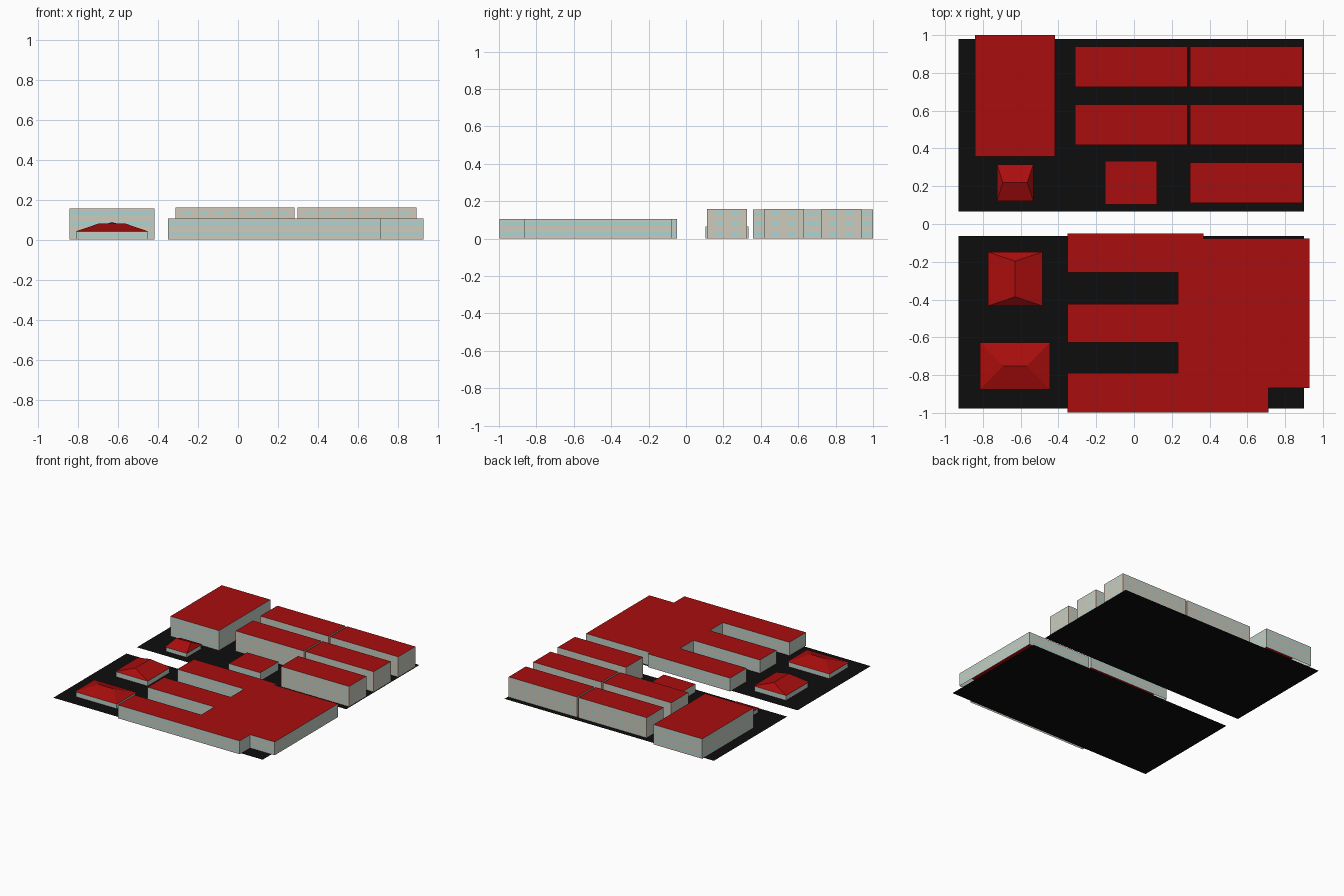
import bpy, bmesh
from mathutils import Vector

if "Cube" in bpy.data.objects:
    bpy.data.objects.remove(bpy.data.objects["Cube"])


def material(name, rgb):
    m = bpy.data.materials.new(name)
    m.diffuse_color = (*rgb, 1)
    m.use_nodes = True
    m.node_tree.nodes["Principled BSDF"].inputs["Base Color"].default_value = m.diffuse_color
    return m


WALL = material("wall_plaster", (0.62, 0.59, 0.50))
GLASS = material("window_band", (0.40, 0.66, 0.66))
ROOF = material("roof_red", (0.40, 0.004, 0.004))
ASPHALT = material("asphalt", (0.004, 0.004, 0.004))


def finish(bm, name, *mats):
    bmesh.ops.remove_doubles(bm, verts=bm.verts, dist=1e-5)
    me = bpy.data.meshes.new(name)
    bm.to_mesh(me)
    bm.free()
    for m in mats:
        me.materials.append(m)
    bpy.context.collection.objects.link(bpy.data.objects.new(name, me))


def rect(x0, x1, y0, y1):
    return [(x0, y0), (x1, y0), (x1, y1), (x0, y1)]


def sheet(name, outline, z, mat):
    bm = bmesh.new()
    bm.faces.new([bm.verts.new((x, y, z)) for x, y in outline])
    finish(bm, name, mat)


def walls(name, outline, height, storeys, pitch=None):
    """Outline walls split into storeys, with a window band (or separate windows) in each."""
    levels = [0.0]
    for s in range(storeys):
        levels += [height * (s + f) / storeys for f in (0.36, 0.68)]
    levels.append(height)
    bm = bmesh.new()
    for a, b in zip(outline, outline[1:] + outline[:1]):
        a, b = Vector(a), Vector(b)
        cols = 2 * max(1, round((b - a).length / pitch)) + 1 if pitch else 1
        for c in range(cols):
            p, q = a.lerp(b, c / cols), a.lerp(b, (c + 1) / cols)
            for i, (lo, hi) in enumerate(zip(levels, levels[1:])):
                f = bm.faces.new([bm.verts.new(v) for v in
                                  ((*p, lo), (*q, lo), (*q, hi), (*p, hi))])
                f.material_index = int(i % 2 == 1 and (pitch is None or c % 2 == 1))
    finish(bm, name, WALL, GLASS)


def flat_building(name, outline, height, storeys, pitch=None):
    walls(name + "_walls", outline, height, storeys, pitch)
    sheet(name + "_roof", outline, height, ROOF)


def hip_house(name, x0, x1, y0, y1, ridge, eave, top):
    d = 0.006
    walls(name + "_walls", rect(x0 + d, x1 - d, y0 + d, y1 - d), eave, 1)
    bm = bmesh.new()
    a, b, c, e = [bm.verts.new((x, y, eave)) for x, y in rect(x0, x1, y0, y1)]
    r, s = [bm.verts.new((x, y, top)) for x, y in ridge]
    if ridge[0][1] == ridge[1][1]:      # ridge runs along x
        faces = [(a, b, s, r), (b, c, s), (c, e, r, s), (e, a, r)]
    else:                               # ridge runs along y
        faces = [(a, b, r), (b, c, s, r), (c, e, s), (e, a, r, s)]
    for f in faces:
        bm.faces.new(f)
    finish(bm, name + "_roof", ROOF)


# Two asphalt lots
sheet("back_lot", rect(-0.93, 0.90, 0.066, 0.98), 0, ASPHALT)
sheet("front_lot", rect(-0.93, 0.90, -0.978, -0.064), 0, ASPHALT)

# Large hall at the back left
flat_building("hall", rect(-0.842, -0.417, 0.358, 1.0), 0.157, 3)

# Long three-storey blocks
LEFT, RIGHT = (-0.313, 0.283), (0.297, 0.893)
for i, (xs, y) in enumerate([(LEFT, 0.725), (RIGHT, 0.725), (LEFT, 0.418),
                             (RIGHT, 0.418), (RIGHT, 0.112)]):
    flat_building(f"long_block_{i + 1}", rect(*xs, y, y + 0.214), 0.16, 3, 0.09)

# Small low block
flat_building("small_block", rect(-0.154, 0.122, 0.104, 0.333), 0.065, 1)

# Comb-shaped complex
flat_building("comb_complex", [
    (-0.351, -0.997), (0.713, -0.997), (0.713, -0.867), (0.928, -0.867),
    (0.928, -0.077), (0.368, -0.077), (0.368, -0.049), (-0.351, -0.049),
    (-0.351, -0.257), (0.232, -0.257), (0.232, -0.423), (-0.351, -0.423),
    (-0.351, -0.628), (0.232, -0.628), (0.232, -0.79), (-0.351, -0.79)], 0.105, 2)

# Hipped-roof houses
hip_house("back_house", -0.725, -0.533, 0.123, 0.315,
          [(-0.695, 0.22), (-0.565, 0.22)], 0.035, 0.077)
hip_house("middle_house", -0.773, -0.485, -0.434, -0.148,
          [(-0.629, -0.385), (-0.629, -0.197)], 0.042, 0.088)
hip_house("front_house", -0.815, -0.445, -0.876, -0.628,
          [(-0.693, -0.751), (-0.567, -0.751)], 0.04, 0.082)
